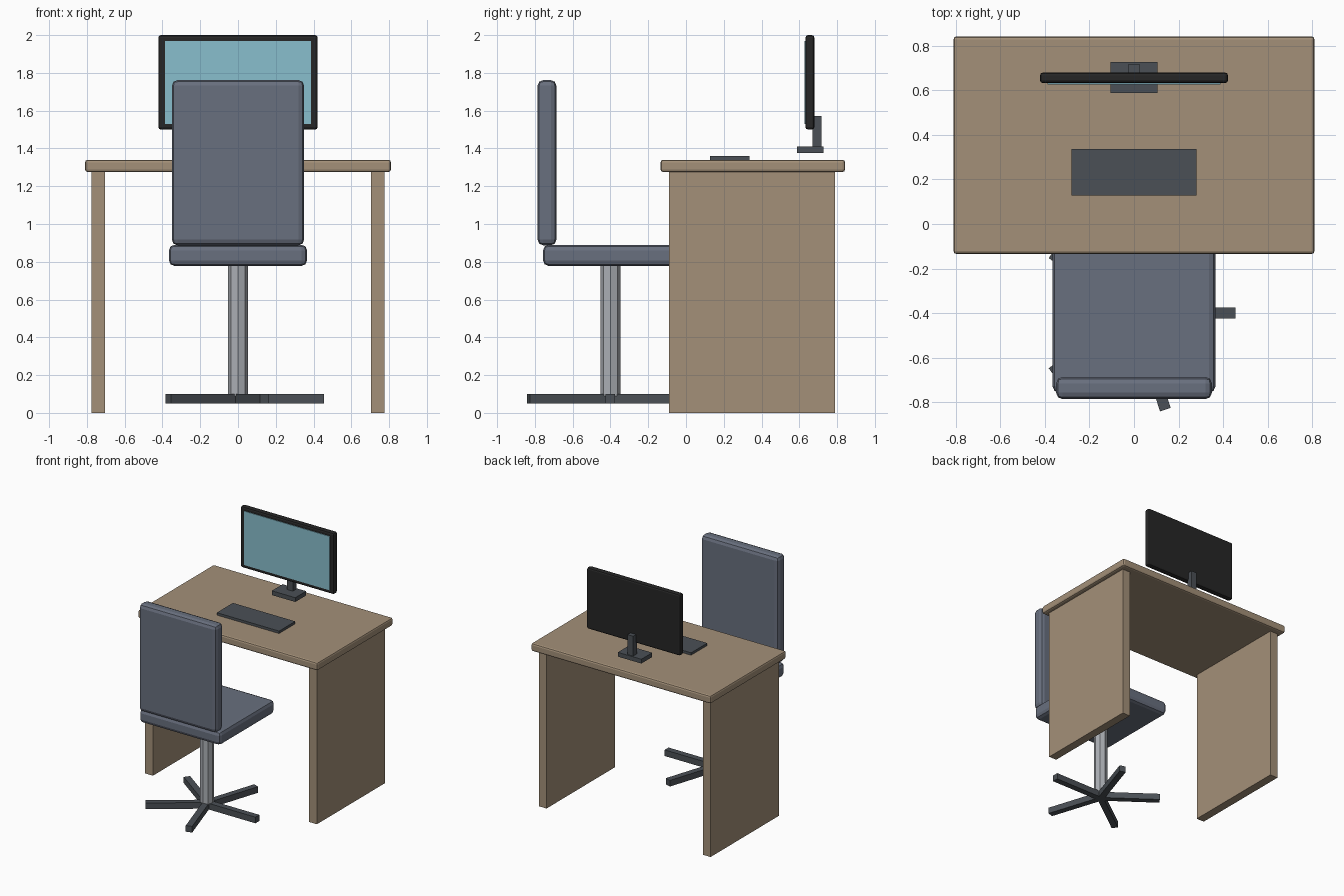
import bpy
import bmesh
import math
from mathutils import Matrix, Vector

cube = bpy.data.objects.get("Cube")
if cube:
    bpy.data.objects.remove(cube, do_unlink=True)


def material(name, r, g, b):
    mat = bpy.data.materials.new(name)
    mat.use_nodes = True
    mat.diffuse_color = (r, g, b, 1)
    mat.node_tree.nodes["Principled BSDF"].inputs["Base Color"].default_value = (r, g, b, 1)
    return mat


wood = material("wood", 0.37, 0.28, 0.19)
fabric = material("blue grey fabric", 0.14, 0.16, 0.21)
plastic = material("dark grey plastic", 0.07, 0.08, 0.092)
black = material("black plastic", 0.019, 0.019, 0.019)
glass = material("pale blue screen", 0.25, 0.52, 0.61)
metal = material("light metal", 0.41, 0.43, 0.46)


def finish(name, bm, mat, bevel=0, segments=2):
    mesh = bpy.data.meshes.new(name)
    bm.to_mesh(mesh)
    bm.free()
    mesh.materials.append(mat)
    obj = bpy.data.objects.new(name, mesh)
    bpy.context.collection.objects.link(obj)
    if bevel:
        mod = obj.modifiers.new("rounded edges", "BEVEL")
        mod.width = bevel
        mod.segments = segments
    return obj


def box(name, x, y, z, mat, bevel=0, segments=2):
    """Box from (min, max) ranges on each axis."""
    low, high = Vector((x[0], y[0], z[0])), Vector((x[1], y[1], z[1]))
    bm = bmesh.new()
    bmesh.ops.create_cube(bm, size=1, matrix=Matrix.Translation((low + high) / 2)
                          @ Matrix.Diagonal((*(high - low), 1)))
    return finish(name, bm, mat, bevel, segments)


def wide(half):
    return (-half, half)


# Desk
box("desk_top", wide(0.81), (-0.135, 0.842), (1.275, 1.34), wood, 0.014)
for side, a, b in (("left", 0.705, 0.775), ("right", -0.775, -0.705)):
    box(side + "_desk_panel", (a, b), (-0.09, 0.79), (0, 1.277), wood)

# Monitor and keyboard
box("monitor_case", wide(0.422), (0.632, 0.68), (1.5, 2.0), black, 0.014)
box("monitor_screen", wide(0.387), (0.627, 0.634), (1.53, 1.97), glass)
box("monitor_neck", wide(0.025), (0.67, 0.717), (1.4, 1.572), plastic)
box("monitor_foot", wide(0.106), (0.587, 0.727), (1.375, 1.41), plastic)
box("keyboard", wide(0.281), (0.128, 0.336), (1.339, 1.36), plastic)

# Chair cushions
box("chair_seat", wide(0.366), (-0.757, -0.043), (0.778, 0.89), fabric, 0.03)
box("chair_back", wide(0.35), (-0.786, -0.686), (0.887, 1.762), fabric, 0.03)

# Chair post
hub = Vector((0, -0.4, 0))
bm = bmesh.new()
bmesh.ops.create_cone(bm, cap_ends=True, segments=8, radius1=0.052, radius2=0.052, depth=0.7,
                      matrix=Matrix.Translation(hub + Vector((0, 0, 0.44))))
finish("chair_post", bm, metal)

# Five-spoke chair base
for i in range(5):
    leg = box("chair_leg_%d" % (i + 1), (0, 0.455), wide(0.025), (0.05, 0.1), plastic)
    leg.location = hub
    leg.rotation_euler.z = math.tau * i / 5
